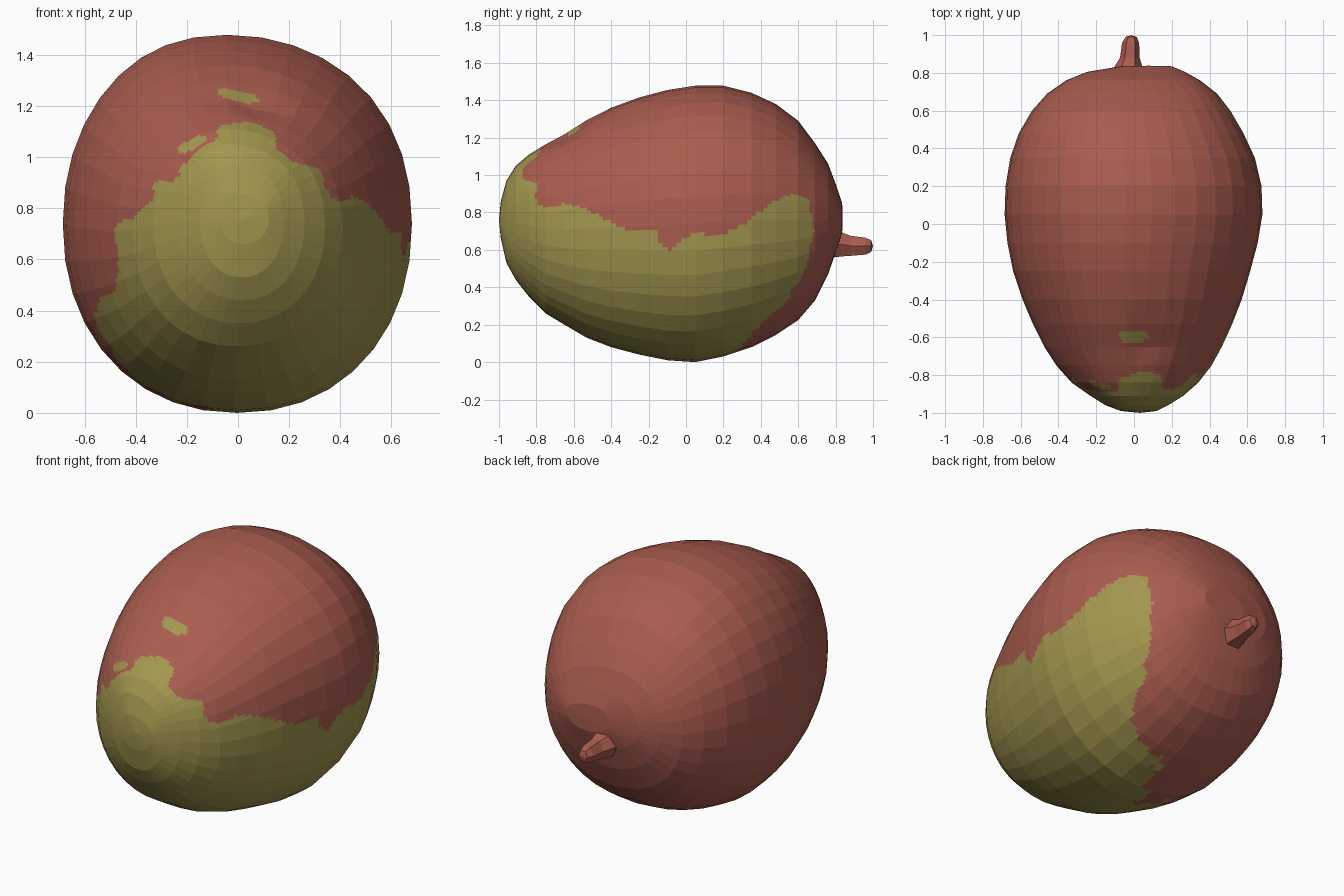
import bpy, bmesh, math
from mathutils import Vector, noise

if "Cube" in bpy.data.objects:
    bpy.data.objects.remove(bpy.data.objects["Cube"])


def material(name, rgb):
    m = bpy.data.materials.new(name)
    m.diffuse_color = (*rgb, 1)
    m.use_nodes = True
    m.node_tree.nodes["Principled BSDF"].inputs["Base Color"].default_value = m.diffuse_color
    return m


RED = material("ripe red", (0.40, 0.108, 0.078))
GREEN = material("unripe green", (0.36, 0.305, 0.077))


def loft(bm, rings, start, end):
    """Skin rings of points and close both ends on a pole."""
    vr = [[bm.verts.new(p) for p in r] for r in rings]
    n = len(vr[0])
    for a, b in zip(vr, vr[1:]):
        for i in range(n):
            j = (i + 1) % n
            bm.faces.new((a[i], a[j], b[j], b[i]))
    for r, p in ((vr[0], start), (vr[-1], end)):
        c = bm.verts.new(p)
        for i in range(n):
            bm.faces.new((r[i], r[(i + 1) % n], c))
    bmesh.ops.recalc_face_normals(bm, faces=bm.faces)


def finish(bm, name, mats):
    me = bpy.data.meshes.new(name)
    bm.to_mesh(me)
    bm.free()
    for m in mats:
        me.materials.append(m)
    ob = bpy.data.objects.new(name, me)
    bpy.context.collection.objects.link(ob)
    return ob


def inside(poly, u, v):
    hit = False
    for (a, b), (c, d) in zip(poly, poly[1:] + poly[:1]):
        if (b > v) != (d > v) and u < a + (v - b) * (c - a) / (d - b):
            hit = not hit
    return hit


# Fruit body sections: y, bottom z, top z, left x, right x
SECTIONS = [
    (-0.99, .66, .86, -.07, .12), (-0.96, .53, .97, -.15, .18),
    (-0.91, .44, 1.05, -.23, .26), (-0.84, .35, 1.11, -.33, .34),
    (-0.75, .26, 1.165, -.41, .41), (-0.65, .20, 1.22, -.475, .465),
    (-0.53, .13, 1.295, -.535, .52), (-0.40, .08, 1.36, -.59, .57),
    (-0.25, .04, 1.415, -.64, .615), (-0.10, .01, 1.455, -.67, .655),
    (0.05, 0, 1.478, -.685, .68), (0.20, .03, 1.478, -.68, .675),
    (0.35, .08, 1.44, -.655, .64), (0.48, .145, 1.38, -.61, .58),
    (0.60, .225, 1.29, -.54, .51), (0.69, .33, 1.17, -.46, .44),
    (0.76, .47, 1.06, -.36, .35), (0.805, .60, .94, -.25, .27),
    (0.835, .69, .85, -.07, .20)]

SEGMENTS = 36


def section(y, zb, zt, xl, xr):
    pts = []
    for i in range(SEGMENTS):
        t = 2 * math.pi * i / SEGMENTS
        c, s = math.cos(t), math.sin(t)
        sc = math.copysign(abs(c) ** 0.93, c)
        ss = math.copysign(abs(s) ** 0.93, s)
        x = (xl + xr) / 2 + (xr - xl) / 2 * sc - 0.04 * max(s, 0) ** 4
        z = (zb + zt) / 2 + (zt - zb) / 2 * ss
        if s > 0:  # shallow dent above the beak
            z -= 0.03 * math.exp(-((x - .08) ** 2 / .006 + (y + .62) ** 2 / .01))
        pts.append((x, y, z))
    return pts


# Outline of the green patch seen from the front (x, z)
FRONT = [(0.02, 1.14), (-.07, 1.12), (-.08, 1.08), (-.14, 1.04), (-.2, .97), (-.25, .91),
         (-.33, .9), (-.34, .83), (-.41, .77), (-.49, .72), (-.47, .6),
         (-.48, .46), (-.53, .46), (-.56, .38), (-.55, .33), (-.43, .15),
         (-.25, .05), (-.1, .015), (0, -.1), (.9, -.1), (.9, .6), (.65, .69),
         (.6, .73), (.45, .86), (.41, .82), (.36, .84), (.33, .95),
         (.24, .97), (.16, 1.02), (.13, 1.11)]
# Outline of the green patch seen from the right (y, z)
SIDE = [(-.6, .82), (-.5, .77), (-.42, .76), (-.3, .7), (-.15, .71), (-.13, .62),
        (-.08, .585), (0, .66), (.07, .69), (.15, .67), (.3, .73), (.4, .81),
        (.5, .88), (.6, .9), (.66, .87), (.68, .7), (.66, .58), (.62, .45),
        (.55, .35), (.45, .25), (.35, .15), (.28, .06), (.15, .02), (0, -.1),
        (-.6, -.1)]
# Loose green spots on the front: x, z, half length, half height, slope
SPOTS = [(0, 1.24, .085, .022, -.25), (-.18, 1.05, .055, .022, .45)]


def is_green(p):
    u = Vector(p) * 14
    jx, jz = 0.014 * noise.noise(u), 0.014 * noise.noise(u + Vector((9, 4, 2)))
    x, y, z = p
    if y < -0.45 or (x < 0 and y < 0.05):
        if y < -0.4 and z > 1:
            for sx, sz, a, b, k in SPOTS:
                dx = x - sx
                if (dx / a) ** 2 + ((z - sz - k * dx) / b) ** 2 < 1:
                    return True
        return inside(FRONT, x + jx, z + jz)
    return x > 0 and inside(SIDE, y + jx, z + jz)


# Fruit body: coarse facets, cut finely so the colour edge can wander
bm = bmesh.new()
loft(bm, [section(*s) for s in SECTIONS], (0.03, -1.0, .76), (0.08, .838, .77))
bmesh.ops.subdivide_edges(bm, edges=bm.edges[:], cuts=5, use_grid_fill=True)
for f in bm.faces:
    f.material_index = int(is_green(f.calc_center_median()))
finish(bm, "fruit_body", [RED, GREEN])

# Stem: short six-sided stalk, flared at the base
bm = bmesh.new()
rings = []
for y, cx, cz, rx, rz in [(.76, -.03, .63, .09, .085), (.83, -.03, .63, .075, .075),
                          (.88, -.022, .622, .052, .062), (.96, -.018, .62, .045, .052),
                          (.99, -.015, .62, .03, .036)]:
    rings.append([(cx + rx * math.cos(k * math.pi / 3), y,
                   cz + rz * math.sin(k * math.pi / 3)) for k in range(6)])
loft(bm, rings, (-.03, .74, .63), (-.015, 1.0, .62))
finish(bm, "stem", [RED])
